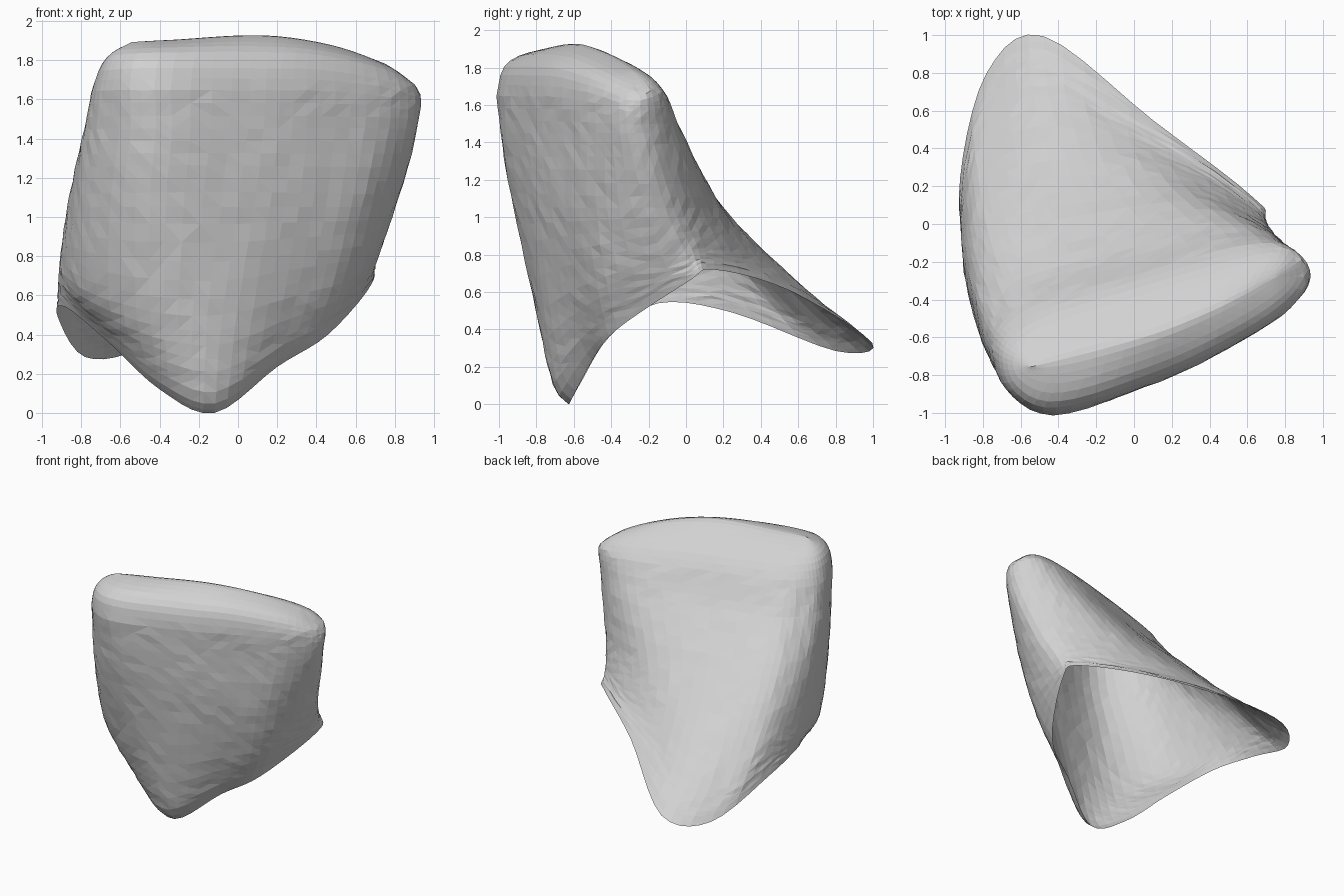
import bpy, bmesh, random
from mathutils import Vector

if "Cube" in bpy.data.objects:
    bpy.data.objects.remove(bpy.data.objects["Cube"])

random.seed(4)
SUB_U, SUB_V = 5, 6

# Control loops, anticlockwise from the middle of the front panel
rim = [(-.12, -.625, 0), (.2, -.5, .235), (.46, -.37, .4), (.68, .01, .655),
       (.62, .15, .72), (.1, .55, .61), (-.48, .995, .33), (-.78, .8, .285),
       (-.92, .25, .49), (-.88, -.15, .54), (-.66, -.41, .36), (-.4, -.56, .12)]
skirt = [(-.08, -.78, .5), (.3, -.62, .6), (.58, -.43, .68), (.72, -.06, .81),
         (.55, .14, .83), (.08, .40, .76), (-.45, .67, .59), (-.78, .54, .53),
         (-.89, .15, .72), (-.9, -.25, .72), (-.77, -.58, .62), (-.45, -.78, .52)]


def level(z, pts):
    return [(x, y, z) for x, y in pts]


waist = level(1.05, [(0, -.84), (.38, -.68), (.68, -.48), (.805, -.16), (.6, .05), (.2, .19),
                     (-.3, .18), (-.7, .09), (-.85, -.12), (-.86, -.4), (-.75, -.72), (-.45, -.92)])
upper = level(1.45, [(.05, -.86), (.42, -.69), (.77, -.48), (.915, -.27), (.76, -.08), (.45, -.02),
                     (-.1, -.15), (-.58, -.28), (-.74, -.43), (-.785, -.6), (-.69, -.84), (-.42, -.99)])
shoulder = [(.08, -.83, 1.81), (.42, -.68, 1.8), (.77, -.47, 1.73), (.92, -.28, 1.65),
            (.82, -.15, 1.7), (.55, -.18, 1.74), (0, -.34, 1.76), (-.45, -.48, 1.76),
            (-.63, -.58, 1.77), (-.70, -.7, 1.78), (-.65, -.88, 1.8), (-.42, -.99, 1.81)]

# Hem just above the rim, curled outward around the front tip
hem = [Vector(a).lerp(Vector(b), .22) for a, b in zip(rim, skirt)]
for i, push in ((0, .05), (1, .025), (11, .035)):
    hem[i].y -= push


# Ridge line along the top, shared by the front and back panels
def ridge_point(t):
    a, m, b = Vector((-.53, -.76, 1.9)), Vector((.3, -.53, 1.95)), Vector((.74, -.28, 1.79))
    return a.lerp(m, t * 2) if t < .5 else m.lerp(b, t * 2 - 1)


ridge = [ridge_point(t) for t in (.4, .7, .94, 1, .94, .7, .4, .15, .04, 0, .04, .15)]


def spline(p0, p1, p2, p3, t):
    return .5 * (2 * p1 + (p2 - p0) * t + (2 * p0 - 5 * p1 + 4 * p2 - p3) * t * t
                 + (3 * p1 - p0 - 3 * p2 + p3) * t ** 3)


def smooth_loop(pts):
    pts = [Vector(p) for p in pts]
    n = len(pts)
    return [spline(pts[i - 1], pts[i], pts[(i + 1) % n], pts[(i + 2) % n], k / SUB_U)
            for i in range(n) for k in range(SUB_U)]


loops = [smooth_loop(r) for r in (rim, hem, skirt, waist, upper, shoulder, ridge)]
rows = []
last = len(loops) - 1
for i in range(last):
    steps = 3 if i == 0 else SUB_V
    for k in range(steps):
        quad = [loops[max(0, min(last, j))] for j in (i - 1, i, i + 1, i + 2)]
        # slight unevenness of the hand-made surface
        rough = .003 if i else 0
        rows.append([spline(*p, k / steps) + Vector([random.uniform(-rough, rough) for _ in range(3)])
                     for p in zip(*quad)])
rows.append(loops[-1])

# Open shell skinned over the loops
bm = bmesh.new()
grid = [[bm.verts.new(p) for p in row] for row in rows]
n = len(grid[0])
for lo, hi in zip(grid, grid[1:]):
    for j in range(n):
        k = (j + 1) % n
        bm.faces.new((lo[j], lo[k], hi[k], hi[j]))
bmesh.ops.remove_doubles(bm, verts=grid[-1], dist=.002)

# Soften the crown so the ridge rounds over
for _ in range(4):
    crown = [v for v in bm.verts if v.co.z > 1.68]
    bmesh.ops.smooth_vert(bm, verts=crown, factor=.5, use_axis_x=True, use_axis_y=True, use_axis_z=True)
bmesh.ops.triangulate(bm, faces=bm.faces[:])
bmesh.ops.recalc_face_normals(bm, faces=bm.faces[:])
if sum(f.normal.z * f.calc_area() for f in bm.faces) < 0:
    bmesh.ops.reverse_faces(bm, faces=bm.faces[:])

mesh = bpy.data.meshes.new("open_shell")
bm.to_mesh(mesh)
bm.free()
shell = bpy.data.objects.new("open_shell", mesh)
bpy.context.collection.objects.link(shell)

mat = bpy.data.materials.new("light grey")
mat.diffuse_color = (.64, .64, .64, 1)
mat.use_nodes = True
mat.node_tree.nodes["Principled BSDF"].inputs["Base Color"].default_value = mat.diffuse_color
mesh.materials.append(mat)
